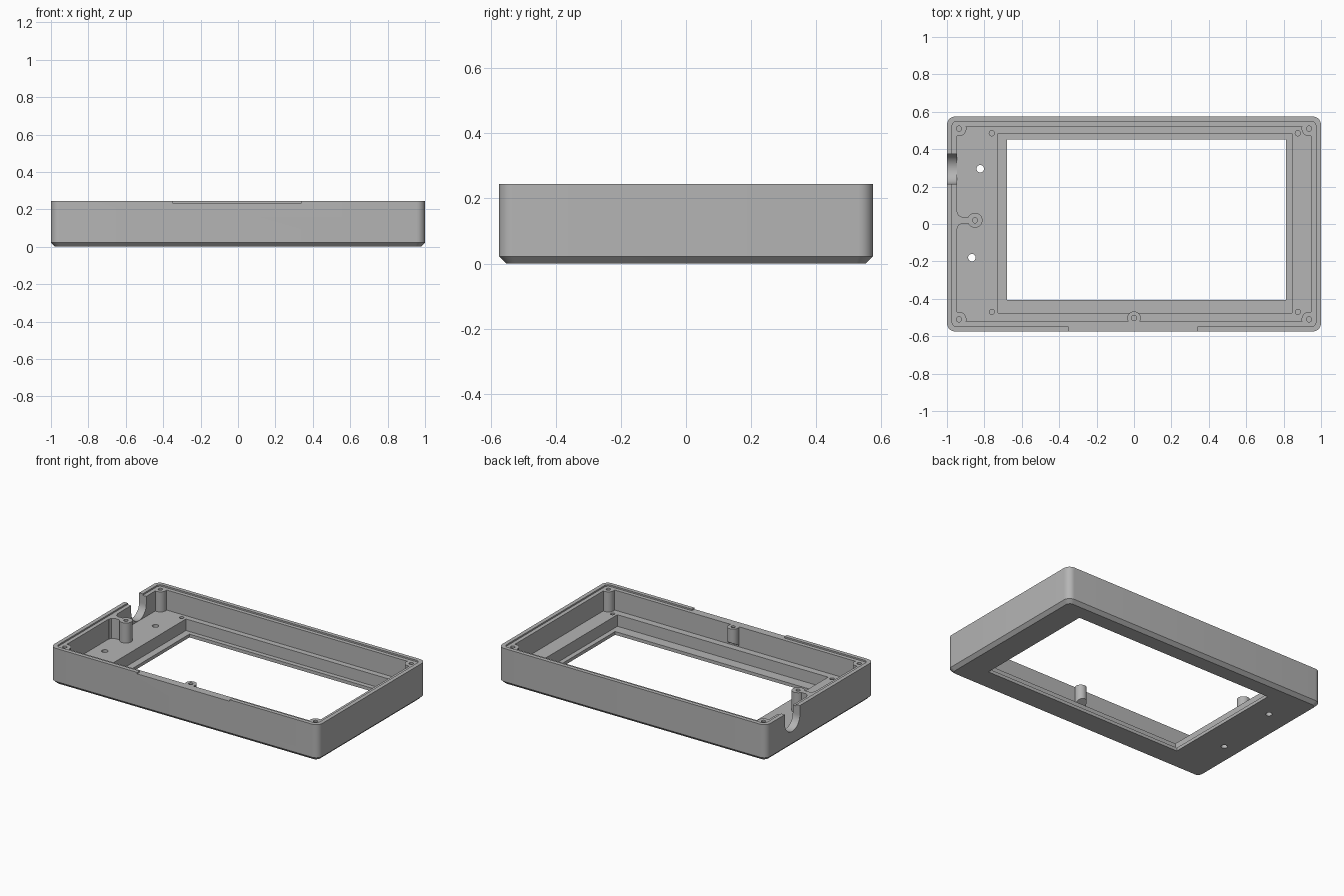
import bpy, bmesh
from math import cos, sin, pi

if "Cube" in bpy.data.objects:
    bpy.data.objects.remove(bpy.data.objects["Cube"])

HALF_X, HALF_Y, HEIGHT = 1.0, 0.575, 0.245
FLOOR, LEDGE, STEP = 0.10, 0.022, 0.235
POST_X, POST_Y, POST_R = 0.936, 0.51, 0.04
TOP = 0.4  # cutters reach past the rim

grey = bpy.data.materials.new("grey_plastic")
grey.use_nodes = True
grey.diffuse_color = (0.46, 0.46, 0.46, 1)
grey.node_tree.nodes["Principled BSDF"].inputs["Base Color"].default_value = grey.diffuse_color


def loft(name, rings):
    """Closed solid skinned through rings of 3D points."""
    bm = bmesh.new()
    loops = [[bm.verts.new(p) for p in ring] for ring in rings]
    n = len(loops[0])
    for a, b in zip(loops, loops[1:]):
        for i in range(n):
            j = (i + 1) % n
            bm.faces.new((a[i], a[j], b[j], b[i]))
    bm.faces.new(loops[0])
    bm.faces.new(loops[-1])
    bmesh.ops.recalc_face_normals(bm, faces=bm.faces)
    mesh = bpy.data.meshes.new(name)
    bm.to_mesh(mesh)
    bm.free()
    obj = bpy.data.objects.new(name, mesh)
    bpy.context.collection.objects.link(obj)
    mesh.materials.append(grey)
    return obj


def rounded(inset, r, z, steps=8):
    pts = []
    for k, (sx, sy) in enumerate(((1, 1), (-1, 1), (-1, -1), (1, -1))):
        cx, cy = sx * (HALF_X - inset - r), sy * (HALF_Y - inset - r)
        for i in range(steps + 1):
            a = (k + i / steps) * pi / 2
            pts.append((cx + r * cos(a), cy + r * sin(a), z))
    return pts


def prism(name, outline, z0, z1):
    return loft(name, [[(x, y, z) for x, y in outline] for z in (z0, z1)])


def box(name, x0, x1, y0, y1, z0, z1):
    return prism(name, [(x0, y0), (x1, y0), (x1, y1), (x0, y1)], z0, z1)


def cylinder(name, x, y, r, z0, z1, n=32):
    return prism(name, [(x + r * cos(2 * pi * i / n), y + r * sin(2 * pi * i / n))
                        for i in range(n)], z0, z1)


def cut(target, cutter):
    mod = target.modifiers.new("cut", 'BOOLEAN')
    mod.operation, mod.solver, mod.object = 'DIFFERENCE', 'EXACT', cutter
    bpy.context.view_layer.objects.active = target
    bpy.ops.object.modifier_apply(modifier=mod.name)
    bpy.data.objects.remove(cutter)


# Outer shell with chamfered bottom edge
case = loft("bezel_case", [rounded(LEDGE, 0.03, 0), rounded(0, 0.045, LEDGE),
                           rounded(0, 0.045, HEIGHT)])

# Interior cavity, leaving the screw posts standing
cavity = loft("cavity", [rounded(0.053, 0.01, FLOOR), rounded(0.053, 0.01, TOP)])
corners = [(sx * POST_X, sy * POST_Y) for sx in (-1, 1) for sy in (-1, 1)]
for x, y in corners:
    cut(cavity, cylinder("corner_post", x, y, POST_R, 0.05, 0.5))

# Side post tied to the wall by a flared rib
SIDE = (-0.85, 0.02)
cut(cavity, cylinder("side_post", *SIDE, POST_R, 0.05, 0.5))
half = [(-0.97, 0.045), (-0.945, 0.045), (-0.938, 0.026), (-0.92, 0.017), (-0.85, 0.017)]
rib = [(x, SIDE[1] + w) for x, w in half] + [(x, SIDE[1] - w) for x, w in reversed(half)]
cut(cavity, prism("side_rib", rib, 0.05, 0.5))

# Front post with a slanted underside
FRONT = (0, -0.503)
post = cylinder("front_post", *FRONT, 0.036, 0.15, 0.5)
for v in post.data.vertices:
    if v.co.z < 0.2:
        v.co.z = 0.12 + 0.6 * (v.co.y - FRONT[1])
cut(cavity, post)
cut(case, cavity)

# Stepped rim and lowered front edge
cut(case, loft("rim_step", [rounded(0.027, 0.025, STEP), rounded(0.027, 0.025, TOP)]))
cut(case, box("front_gap", -0.35, 0.34, -0.7, -0.53, STEP, TOP))

# Screen recess and window
cut(case, box("screen_recess", -0.727, 0.845, -0.476, 0.484, LEDGE, FLOOR + 0.01))
cut(case, box("window", -0.68, 0.813, -0.406, 0.453, -0.1, 0.06))

# Cable notch with a round bottom in the side wall
NOTCH_Y, NOTCH_R, NOTCH_Z = 0.295, 0.08, 0.182
arch = [(NOTCH_Y + NOTCH_R, TOP), (NOTCH_Y - NOTCH_R, TOP)]
arch += [(NOTCH_Y + NOTCH_R * cos(a), NOTCH_Z + NOTCH_R * sin(a))
         for a in (pi + pi * i / 24 for i in range(25))]
cut(case, loft("cable_notch", [[(x, y, z) for y, z in arch] for x in (-1.1, -0.93)]))

# Screw holes in the posts
for x, y in corners + [SIDE, FRONT]:
    cut(case, cylinder("post_hole", x, y, 0.014, 0.13, TOP, 20))

# Screen mounting holes in the floor
for x in (-0.76, 0.876):
    for y in (-0.47, 0.485):
        cut(case, cylinder("mount_hole", x, y, 0.014, 0.05, 0.15, 20))

# Through holes in the floor
for x, y in ((-0.822, 0.295), (-0.867, -0.18)):
    cut(case, cylinder("through_hole", x, y, 0.02, -0.1, 0.15, 24))

bpy.ops.object.select_all(action='DESELECT')
case.select_set(True)
bpy.context.view_layer.objects.active = case
bpy.ops.object.shade_smooth_by_angle(angle=pi / 6)
